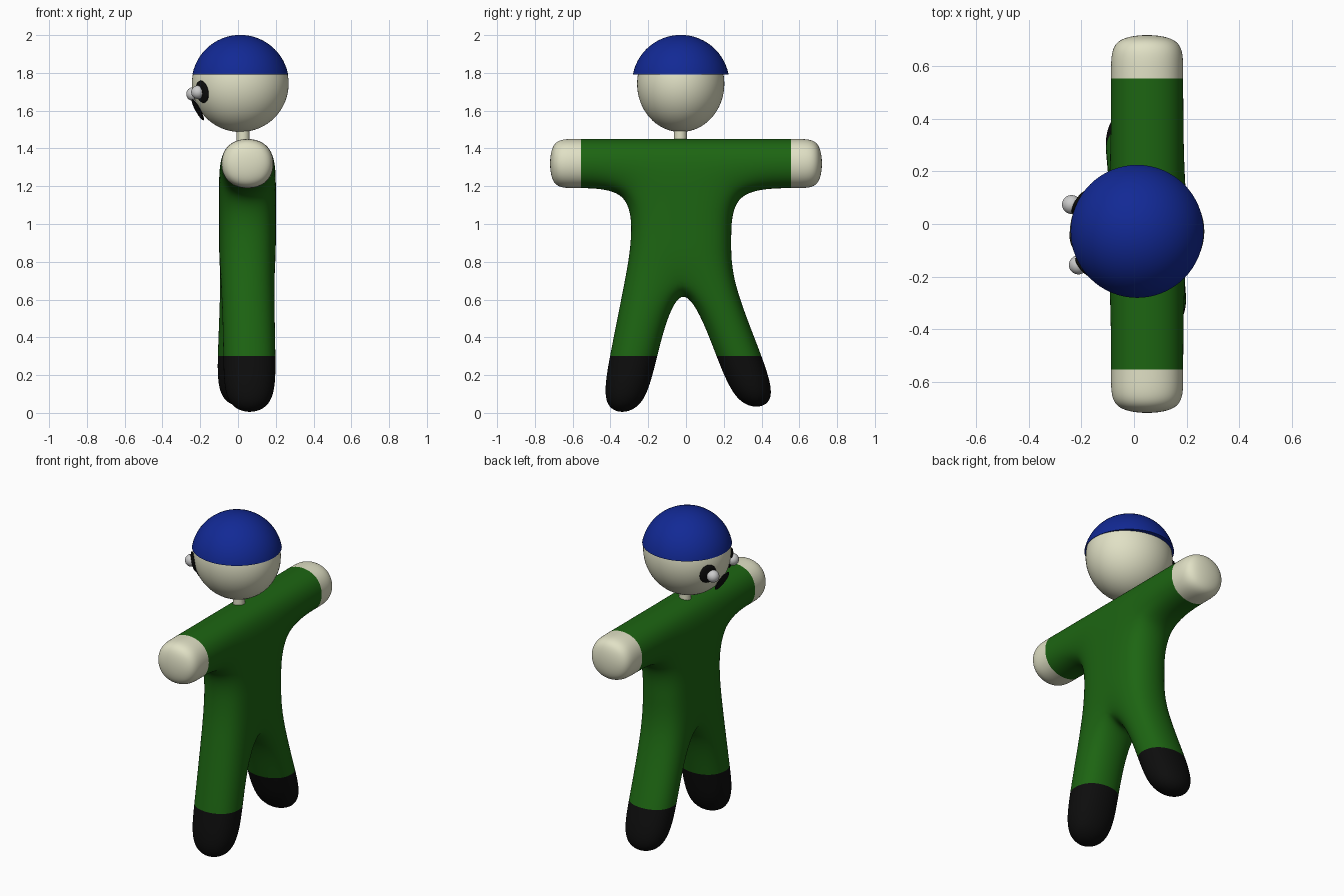
import bpy, bmesh
from mathutils import Vector

if "Cube" in bpy.data.objects:
    bpy.data.objects.remove(bpy.data.objects["Cube"])


def material(name, color):
    m = bpy.data.materials.new(name)
    m.diffuse_color = (*color, 1)
    m.use_nodes = True
    m.node_tree.nodes["Principled BSDF"].inputs["Base Color"].default_value = m.diffuse_color
    return m


CREAM = material("cream", (0.75, 0.75, 0.56))
GREEN = material("green", (0.012, 0.13, 0.006))
BLACK = material("black", (0.004, 0.004, 0.004))
BLUE = material("blue", (0.006, 0.022, 0.3))


def finish(obj, name, mat=None):
    obj.name = name
    if mat:
        obj.data.materials.append(mat)
    obj.data.polygons.foreach_set("use_smooth", [True] * len(obj.data.polygons))
    return obj


def ball(name, loc, scale, mat=None, normal=None, segs=32):
    bpy.ops.mesh.primitive_uv_sphere_add(segments=segs, ring_count=segs // 2, location=loc)
    obj = bpy.context.object
    obj.scale = scale
    if normal:
        obj.rotation_euler = Vector(normal).to_track_quat('Z', 'Y').to_euler()
    return finish(obj, name, mat)


# Body cage: flat outline of quads in the y-z plane, one box thick, then subdivided
ARM_Y = [-0.73, -0.6, -0.305, -0.025, 0.255, 0.6, 0.73]
pts = [(0, y, 1.462) for y in ARM_Y] + [(0, y, 1.178) for y in ARM_Y]
pts += [(0, -0.295, 0.92), (0, -0.025, 0.92), (0, 0.25, 0.92)]                 # waist
pts += [(0, -0.335, 0.70), (0, -0.02, 0.75), (0, 0.25, 0.70)]                  # hips
pts += [(0.012, -0.415, 0.3), (0.012, -0.145, 0.3),
        (-0.022, 0.15, 0.3), (-0.022, 0.415, 0.3)]                             # ankles
pts += [(0.012, -0.47, -0.02), (0.012, -0.215, -0.02),
        (-0.022, 0.27, 0.0), (-0.022, 0.505, 0.02)]                            # soles
quads = [(i, i + 1, i + 8, i + 7) for i in range(6)]
quads += [(9, 10, 15, 14), (10, 11, 16, 15), (14, 15, 18, 17), (15, 16, 19, 18),
          (17, 18, 21, 20), (18, 19, 23, 22), (20, 21, 25, 24), (22, 23, 27, 26)]

bm = bmesh.new()
verts = [bm.verts.new((x - 0.1, y, z)) for x, y, z in pts]
for q in quads:
    bm.faces.new([verts[i] for i in q])
ext = bmesh.ops.extrude_face_region(bm, geom=bm.faces[:], use_keep_orig=True)
moved = [g for g in ext["geom"] if isinstance(g, bmesh.types.BMVert)]
bmesh.ops.translate(bm, verts=moved, vec=(0.3, 0, 0))
bmesh.ops.recalc_face_normals(bm, faces=bm.faces[:])
mesh = bpy.data.meshes.new("body")
bm.to_mesh(mesh)
bm.free()
body = bpy.data.objects.new("body", mesh)
bpy.context.collection.objects.link(body)
bpy.context.view_layer.objects.active = body
sub = body.modifiers.new("smooth", 'SUBSURF')
sub.levels = sub.render_levels = 4
bpy.ops.object.modifier_apply(modifier=sub.name)

# Cut clean colour borders for the hands and boots
for mat in (GREEN, CREAM, BLACK):
    mesh.materials.append(mat)
bm = bmesh.new()
bm.from_mesh(mesh)
for co, no in [((0, 0, 0.3), (0, 0, 1)), ((0, -0.555, 0), (0, 1, 0)), ((0, 0.555, 0), (0, 1, 0))]:
    bmesh.ops.bisect_plane(bm, geom=bm.verts[:] + bm.edges[:] + bm.faces[:],
                           plane_co=co, plane_no=no)
for f in bm.faces:
    f.smooth = True
    c = f.calc_center_median()
    f.material_index = 2 if c.z < 0.3 else 1 if abs(c.y) > 0.555 else 0
bm.to_mesh(mesh)
bm.free()

# Neck
bpy.ops.mesh.primitive_cylinder_add(vertices=32, radius=0.034, depth=0.14,
                                    location=(0.027, -0.03, 1.46))
neck = finish(bpy.context.object, "neck", CREAM)
bpy.ops.object.shade_smooth_by_angle()

# Head, slightly narrow from side to side
HEAD = (0.012, -0.028, 1.743)
ball("head", HEAD, (0.256, 0.231, 0.256), CREAM, segs=64)

# Cap: upper part of a full sphere
cap = ball("cap", HEAD, (1, 1, 1), BLUE, segs=64)
bm = bmesh.new()
bm.from_mesh(cap.data)
bmesh.ops.scale(bm, verts=bm.verts[:], vec=(0.258, 0.258, 0.258))
cut = bmesh.ops.bisect_plane(bm, geom=bm.verts[:] + bm.edges[:] + bm.faces[:],
                             plane_co=(0, 0, 0.049), plane_no=(0, 0, 1), clear_inner=True)
rim = [g for g in cut["geom_cut"] if isinstance(g, bmesh.types.BMEdge)]
bmesh.ops.holes_fill(bm, edges=rim, sides=0)
bm.to_mesh(cap.data)
bm.free()
bpy.ops.object.shade_smooth_by_angle()

# Eyes: dark flattened discs with a small pale ball on each
for side, loc, normal, pupil in [
        ("right", (-0.208, 0.082, 1.698), (-0.84, 0.515, -0.17), (-0.238, 0.074, 1.688)),
        ("left", (-0.190, -0.163, 1.700), (-0.755, -0.634, -0.17), (-0.212, -0.156, 1.698))]:
    ball(side + "_eye", loc, (0.05, 0.06, 0.014), BLACK, normal)
    ball(side + "_pupil", pupil, (0.036, 0.036, 0.036))

# Mouth
ball("mouth", (-0.213, -0.05, 1.605), (0.06, 0.064, 0.012), BLACK, (-0.87, -0.09, -0.48))
